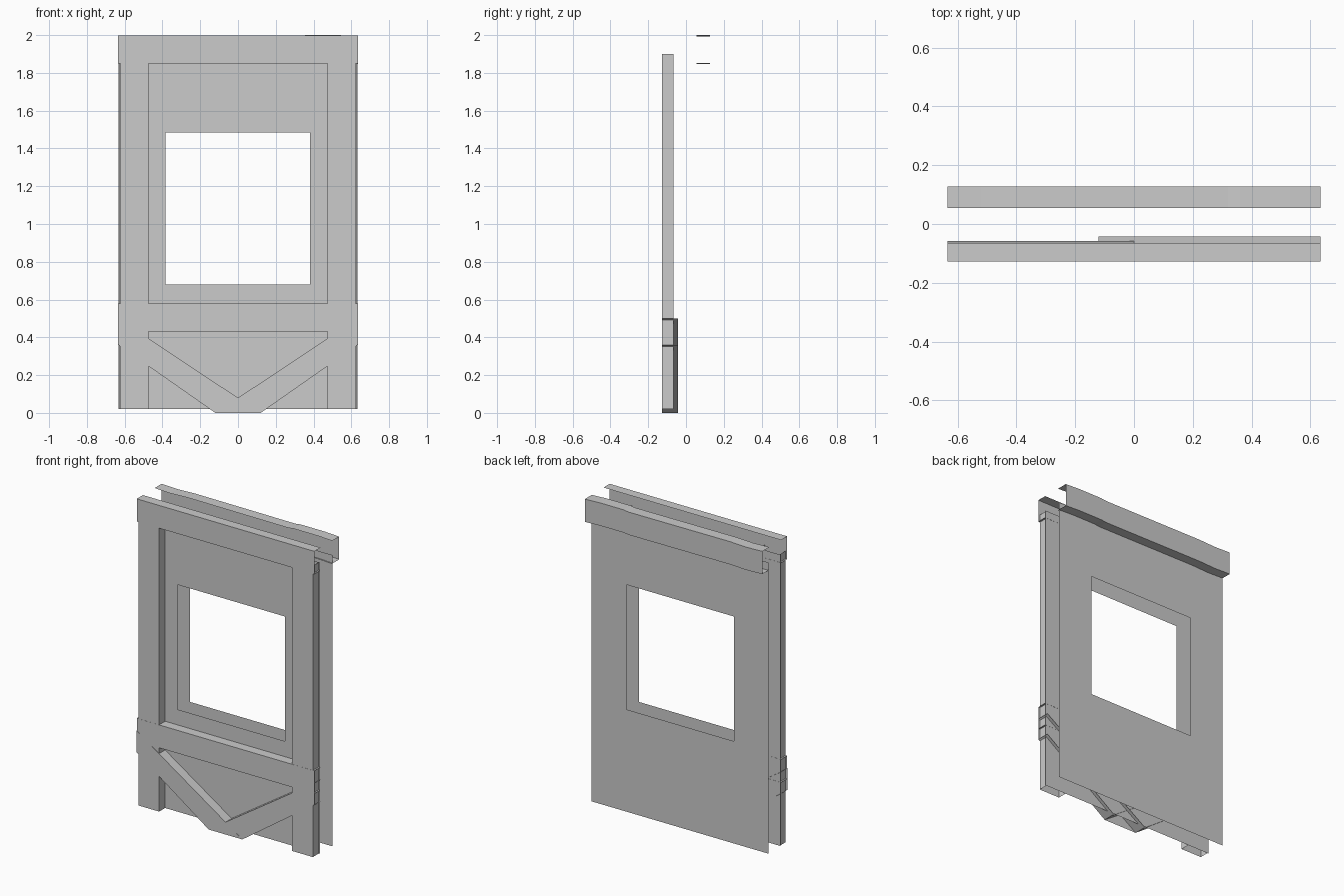
import bpy

if "Cube" in bpy.data.objects:
    bpy.data.objects.remove(bpy.data.objects["Cube"])


def make_object(name, verts, faces):
    mesh = bpy.data.meshes.new(name)
    mesh.from_pydata(verts, [], faces)
    mesh.validate()
    obj = bpy.data.objects.new(name, mesh)
    bpy.context.collection.objects.link(obj)
    return obj


def channel(name, edge_a, edge_b, y_web, y_open):
    """Thin open U-channel: web between two (x, z) edges, with a flange along each edge."""
    n = len(edge_a)
    rows = [(edge_a, y_open), (edge_a, y_web), (edge_b, y_web), (edge_b, y_open)]
    verts = [(x, y, z) for edge, y in rows for x, z in edge]
    faces = [(r * n + i, r * n + i + 1, (r + 1) * n + i + 1, (r + 1) * n + i)
             for r in range(3) for i in range(n - 1)]
    # face the web outwards
    if ((edge_a[1][0] - edge_a[0][0]) * (edge_b[0][1] - edge_a[0][1])
            - (edge_a[1][1] - edge_a[0][1]) * (edge_b[0][0] - edge_a[0][0])) * y_web > 0:
        faces = [f[::-1] for f in faces]
    return make_object(name, verts, faces)


def window_panel(name, y, half_width):
    """Thin wall sheet with a window opening."""
    xs = (-half_width, -0.385, 0.382, half_width)
    zs = (0.02, 0.68, 1.485, 1.9)
    verts = [(x, y, z) for z in zs for x in xs]
    faces = [(r * 4 + c, r * 4 + c + 1, r * 4 + c + 5, r * 4 + c + 4)
             for r in range(3) for c in range(3) if (r, c) != (1, 1)]
    if y > 0:
        faces = [f[::-1] for f in faces]
    return make_object(name, verts, faces)


FRONT = -0.127
W = 0.634

# wall sheets
window_panel("front_panel", -0.065, 0.63)
window_panel("back_panel", 0.062, 0.632)

# horizontal front beams
for name, z0, z1 in (("top_front_beam", 1.85, 1.997), ("lower_front_beam", 0.432, 0.58)):
    channel(name, [(-W, z1), (W, z1)], [(-W, z0), (W, z0)], FRONT, -0.064)

# slightly warped back beam
warp = [(-W, 0.0), (-0.52, -0.004), (-0.4, 0.001), (0.32, -0.002),
        (0.36, 0.003), (0.53, 0.003), (W, -0.002)]
channel("top_back_beam", [(x, 1.997 + d) for x, d in warp],
        [(x, 1.85 + d) for x, d in warp], 0.127, 0.055)

# posts and diagonal braces on both sides
for side, s, y_web, y_open in (("left", -1, -0.1278, -0.057), ("right", 1, -0.1274, -0.043)):
    channel(side + "_post", [(s * 0.475, 0.02), (s * 0.475, 1.9)],
            [(s * 0.623, 0.02), (s * 0.623, 1.9)], -0.1262, -0.067)
    channel(side + "_brace", [(-s * 0.12, 0.0), (s * W, 0.5)],
            [(s * 0.12, 0.0), (s * W, 0.36)], y_web, y_open)
